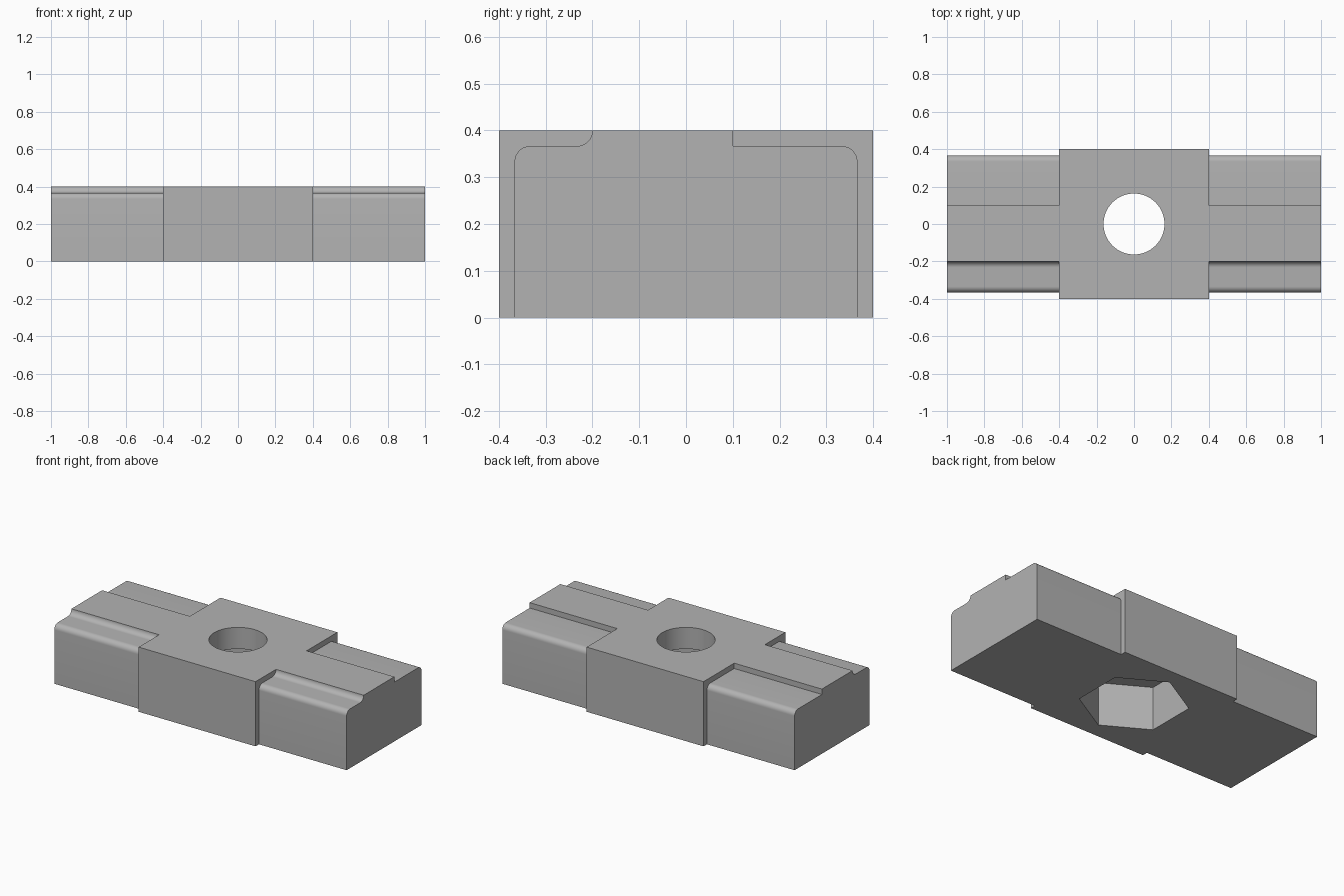
import bpy, bmesh
from math import cos, sin, pi, radians

default = bpy.data.objects.get("Cube")
if default:
    bpy.data.objects.remove(default, do_unlink=True)

LENGTH, HEIGHT, R = 2.0, 0.4, 1 / 30      # R: fillet radius and step depth
WING_Y, WING_Z = 0.4 - R, 0.4 - R

grey = bpy.data.materials.new("plain grey")
grey.use_nodes = True
colour = (0.45, 0.45, 0.45, 1)
grey.diffuse_color = colour
grey.node_tree.nodes["Principled BSDF"].inputs["Base Color"].default_value = colour


def prism(name, outline, direction):
    """Extrude a closed 3D outline along a direction."""
    bm = bmesh.new()
    face = bm.faces.new([bm.verts.new(p) for p in outline])
    moved = bmesh.ops.extrude_face_region(bm, geom=[face])["geom"]
    bmesh.ops.translate(bm, vec=direction,
                        verts=[v for v in moved if isinstance(v, bmesh.types.BMVert)])
    bmesh.ops.recalc_face_normals(bm, faces=bm.faces)
    mesh = bpy.data.meshes.new(name)
    bm.to_mesh(mesh)
    bm.free()
    mesh.materials.append(grey)
    obj = bpy.data.objects.new(name, mesh)
    bpy.context.collection.objects.link(obj)
    return obj


def arc(cy, cz, start, end, steps=8):
    angles = [radians(start + (end - start) * i / steps) for i in range(steps + 1)]
    return [(cy + R * cos(a), cz + R * sin(a)) for a in angles]


def ring(radius, sides, z, turn=0.0):
    return [(radius * cos(turn + 2 * pi * i / sides),
             radius * sin(turn + 2 * pi * i / sides), z) for i in range(sides)]


def combine(target, tool, operation):
    tool.hide_render = True
    mod = target.modifiers.new(operation, "BOOLEAN")
    mod.operation, mod.object, mod.solver = operation, tool, "EXACT"
    bpy.context.view_layer.objects.active = target
    bpy.ops.object.modifier_apply(modifier=mod.name)
    bpy.data.objects.remove(tool, do_unlink=True)


# Long bar: rounded shoulders, raised rib with one filleted and one square side
profile = [(-WING_Y, 0)]
profile += arc(R - WING_Y, WING_Z - R, 180, 90)
profile += arc(-0.2 - R, HEIGHT, 270, 360)
profile += [(0.1, HEIGHT), (0.1, WING_Z)]
profile += arc(WING_Y - R, WING_Z - R, 90, 0)
profile += [(WING_Y, 0)]
bar = prism("slotted_bar", [(-LENGTH / 2, y, z) for y, z in profile], (LENGTH, 0, 0))

# Wider centre block
block = prism("centre_block", [(x, y, 0) for x, y in
              ((-0.4, -0.4), (0.4, -0.4), (0.4, 0.4), (-0.4, 0.4))], (0, 0, HEIGHT))
combine(bar, block, "UNION")

# Round bolt hole, and hexagonal nut pocket from below
combine(bar, prism("bolt_hole", ring(0.163, 64, -0.1), (0, 0, 0.6)), "DIFFERENCE")
combine(bar, prism("nut_pocket", ring(0.304, 6, -0.1, pi / 6), (0, 0, 0.367)), "DIFFERENCE")

bpy.ops.object.select_all(action="DESELECT")
bar.select_set(True)
bpy.context.view_layer.objects.active = bar
bpy.ops.object.shade_smooth_by_angle(angle=radians(30))
